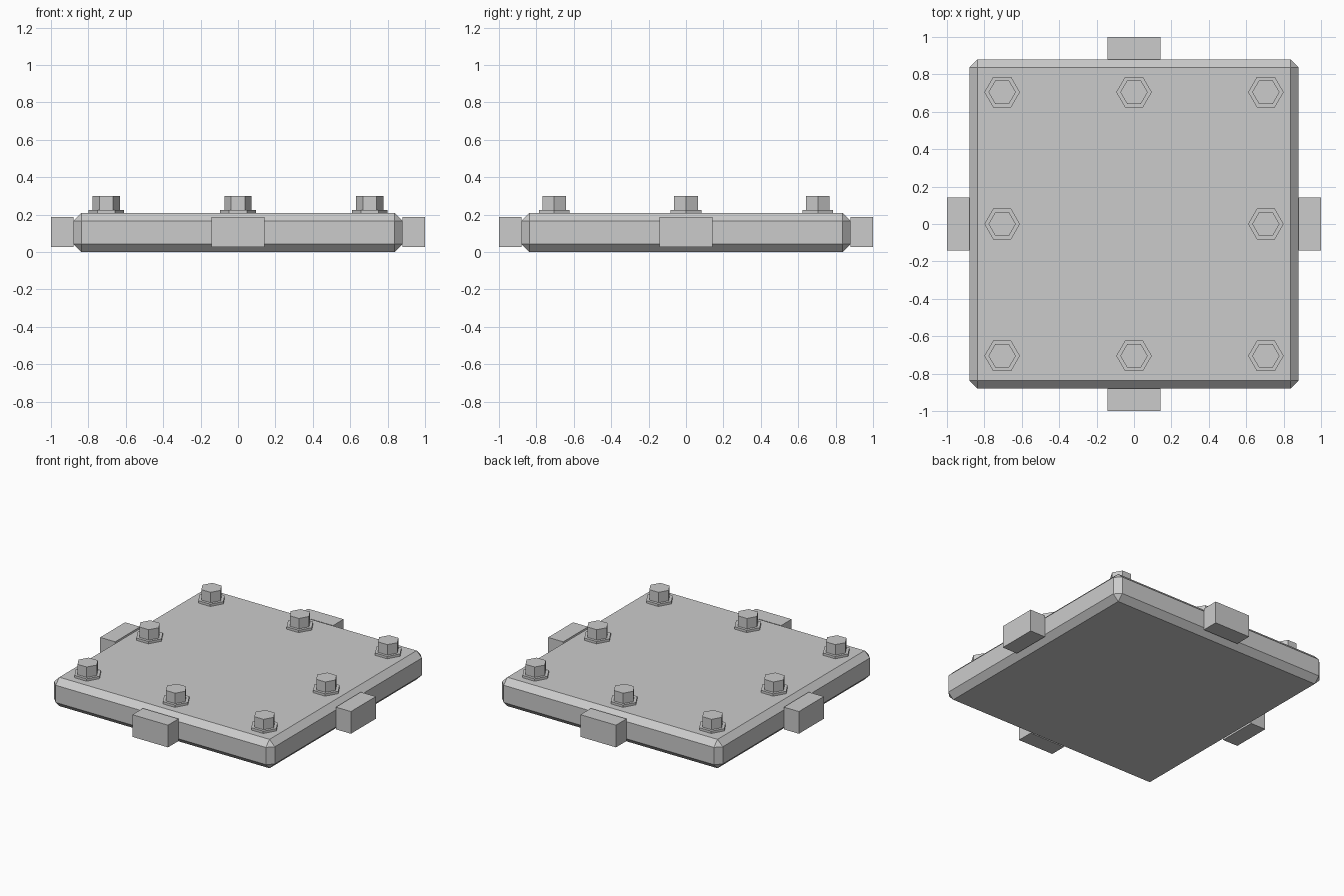
import bpy
from math import pi, cos, sin

cube = bpy.data.objects.get("Cube")
if cube:
    bpy.data.objects.remove(cube, do_unlink=True)

GREY = 0.6
steel = bpy.data.materials.new("plain grey")
steel.use_nodes = True
steel.diffuse_color = (GREY, GREY, GREY, 1)
steel.node_tree.nodes["Principled BSDF"].inputs["Base Color"].default_value = (GREY, GREY, GREY, 1)

HALF = 0.88      # half width of the plate
TOP = 0.208      # plate thickness
BOLT = 0.705     # bolt spacing from the centre


def box(name, centre, size):
    bpy.ops.mesh.primitive_cube_add(size=1, location=centre)
    obj = bpy.context.object
    obj.name = name
    obj.scale = size
    bpy.ops.object.transform_apply(location=False, rotation=False, scale=True)
    obj.data.materials.append(steel)
    return obj


def hexagon(name, x, y, radius, bottom, top):
    bpy.ops.mesh.primitive_cylinder_add(vertices=6, radius=radius, depth=top - bottom,
                                        location=(x, y, (bottom + top) / 2),
                                        rotation=(0, 0, pi / 6))
    obj = bpy.context.object
    obj.name = name
    obj.data.materials.append(steel)


# Chamfered plate
plate = box("plate", (0, 0, TOP / 2), (2 * HALF, 2 * HALF, TOP))
bevel = plate.modifiers.new("chamfer", "BEVEL")
bevel.width = 0.042
bevel.segments = 1

# A lug in the middle of each side
for i, side in enumerate(("left", "back", "right", "front")):
    c, s = round(cos(i * pi / 2)), round(sin(i * pi / 2))
    mid = (1 + HALF) / 2
    depth, width = 1 - HALF, 0.284
    box(side + "_lug", (c * mid, s * mid, 0.106),
        (depth if c else width, depth if s else width, 0.16))

# Eight hex bolts around the rim, each with a hex washer
for x in (-BOLT, 0, BOLT):
    for y in (-BOLT, 0, BOLT):
        if x or y:
            hexagon("bolt_washer", x, y, 0.095, TOP, 0.225)
            hexagon("bolt_head", x, y, 0.073, 0.225, 0.3)
